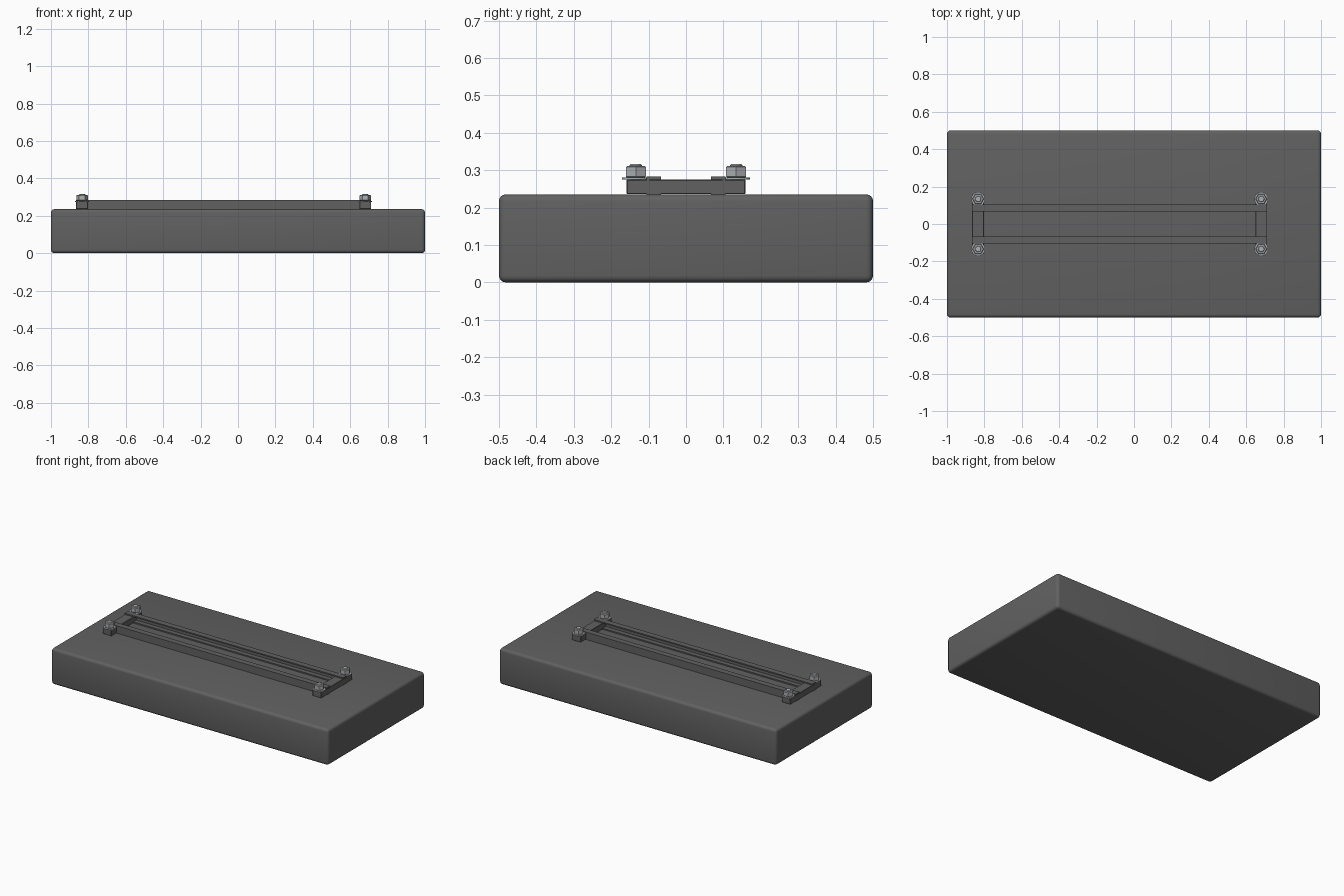
import bpy, bmesh, math
from mathutils import Matrix

if "Cube" in bpy.data.objects:
    bpy.data.objects.remove(bpy.data.objects["Cube"])


def material(name, c):
    m = bpy.data.materials.new(name)
    m.diffuse_color = (*c, 1)
    m.use_nodes = True
    m.node_tree.nodes["Principled BSDF"].inputs["Base Color"].default_value = m.diffuse_color
    return m


CONCRETE = material("dark_grey", (0.12, 0.12, 0.12))
STEEL = material("rail_grey", (0.12, 0.12, 0.12))
ZINC = material("zinc_grey", (0.42, 0.44, 0.46))


def finish(name, bm, mat, smooth=False):
    bmesh.ops.recalc_face_normals(bm, faces=bm.faces)
    me = bpy.data.meshes.new(name)
    bm.to_mesh(me)
    bm.free()
    me.materials.append(mat)
    ob = bpy.data.objects.new(name, me)
    bpy.context.collection.objects.link(ob)
    if smooth:
        bpy.ops.object.select_all(action='DESELECT')
        ob.select_set(True)
        bpy.context.view_layer.objects.active = ob
        bpy.ops.object.shade_smooth_by_angle(angle=math.radians(35))
    return ob


def box(name, lo, hi, mat, bevel=0, segments=1):
    bm = bmesh.new()
    bmesh.ops.create_cube(bm, size=1)
    for v in bm.verts:
        v.co = [(a + b) / 2 + c * (b - a) for a, b, c in zip(lo, hi, v.co)]
    if bevel:
        bmesh.ops.bevel(bm, geom=bm.edges[:], offset=bevel, segments=segments,
                        profile=0.5, affect='EDGES')
    return finish(name, bm, mat, segments > 1)


def stack(name, x, y, rings, sides, mat, smooth=False):
    """Closed upright solid from (radius, z) rings."""
    bm = bmesh.new()
    loops = [[bm.verts.new((x + r * math.cos(2 * math.pi * i / sides),
                            y + r * math.sin(2 * math.pi * i / sides), z))
              for i in range(sides)] for r, z in rings]
    bm.faces.new(loops[0])
    bm.faces.new(loops[-1])
    for a, b in zip(loops, loops[1:]):
        for i in range(sides):
            j = (i + 1) % sides
            bm.faces.new((a[i], a[j], b[j], b[i]))
    return finish(name, bm, mat, smooth)


TOP = 0.235
X0, X1 = -0.865, 0.712

# Rounded slab
box("base_slab", (-1, -0.5, 0), (1, 0.5, TOP), CONCRETE, 0.018, 4)

# C-shaped side rails, open towards the middle
profile = [(0.105, TOP), (0.105, 0.283), (0.067, 0.283), (0.067, 0.275),
           (0.097, 0.275), (0.097, 0.243), (0.067, 0.243), (0.067, TOP)]
for side, label in ((-1, "front"), (1, "back")):
    bm = bmesh.new()
    ends = [[bm.verts.new((x, side * y, z)) for y, z in profile] for x in (X0, X1)]
    for e in ends:
        bm.faces.new(e)
    for i in range(len(profile)):
        j = (i + 1) % len(profile)
        bm.faces.new((ends[0][i], ends[0][j], ends[1][j], ends[1][i]))
    finish(label + "_rail", bm, STEEL)

# Cross bars with a washer, nut and stud at each end
for xa, xb, label in ((X0, -0.802, "left"), (0.649, X1, "right")):
    box(label + "_cross_bar", (xa, -0.159, TOP + 0.001), (xb, 0.159, 0.2745), STEEL, 0.002)
    x = (xa + xb) / 2
    for y, end in ((-0.134, "front"), (0.134, "back")):
        tag = f"{label}_{end}_"
        stack(tag + "washer", x, y, [(0.037, 0.2745), (0.037, 0.280)], 24, ZINC, True)
        stack(tag + "nut", x, y, [(0.027, 0.280), (0.031, 0.283), (0.031, 0.308),
                                  (0.027, 0.311)], 6, ZINC)
        stack(tag + "stud", x, y, [(0.017, 0.25), (0.017, 0.313), (0.014, 0.316)],
              16, ZINC, True)
